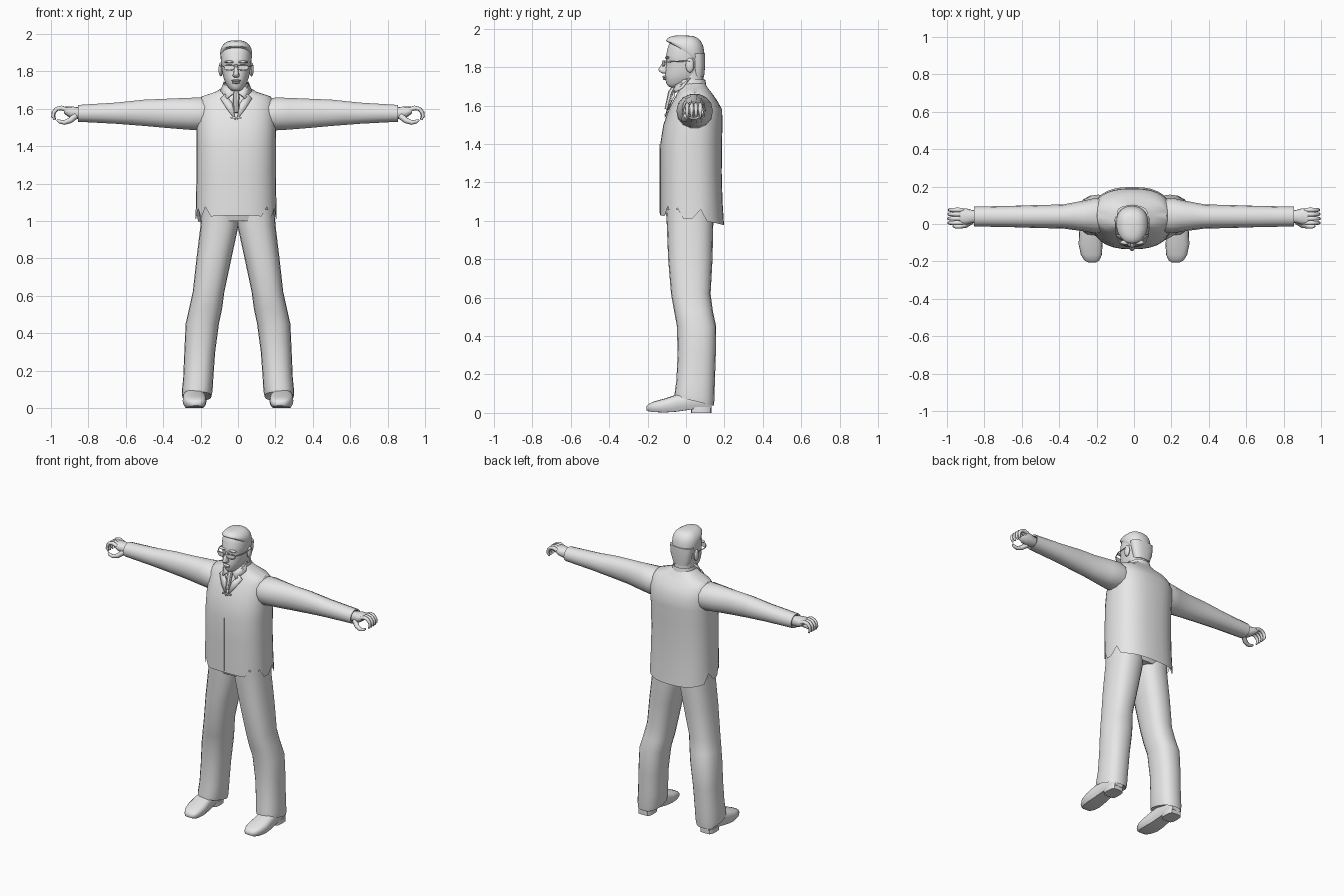
import bpy, bmesh, math
from mathutils import Vector

if "Cube" in bpy.data.objects:
    bpy.data.objects.remove(bpy.data.objects["Cube"])

grey = bpy.data.materials.new("light_grey")
grey.use_nodes = True
grey.diffuse_color = (0.8, 0.8, 0.8, 1)
grey.node_tree.nodes["Principled BSDF"].inputs["Base Color"].default_value = (0.8, 0.8, 0.8, 1)

MID = -0.01  # trunk centre line


def finish(bm, name, mirror=False, angle=40, subsurf=0):
    bmesh.ops.recalc_face_normals(bm, faces=bm.faces)
    me = bpy.data.meshes.new(name)
    bm.to_mesh(me)
    bm.free()
    ob = bpy.data.objects.new(name, me)
    bpy.context.collection.objects.link(ob)
    me.materials.append(grey)
    if mirror:
        ob.modifiers.new("Mirror", "MIRROR").use_mirror_merge = False
    if subsurf:
        ob.modifiers.new("Smooth", "SUBSURF").levels = subsurf
    bpy.ops.object.select_all(action="DESELECT")
    ob.select_set(True)
    bpy.context.view_layer.objects.active = ob
    bpy.ops.object.shade_smooth_by_angle(angle=math.radians(angle))
    return ob


def loft(name, rings, caps=True, **kw):
    bm = bmesh.new()
    rows = [[bm.verts.new(p) for p in r] for r in rings]
    n = len(rows[0])
    for a, b in zip(rows, rows[1:]):
        for i in range(n):
            j = (i + 1) % n
            bm.faces.new((a[i], a[j], b[j], b[i]))
    if caps:
        bm.faces.new(rows[0])
        bm.faces.new(rows[-1])
    return finish(bm, name, **kw)


def unit(n, power):
    """Points of a unit superellipse."""
    out = []
    for i in range(n):
        a = math.tau * i / n
        c, s = math.cos(a), math.sin(a)
        out.append((math.copysign(abs(c) ** (2 / power), c),
                    math.copysign(abs(s) ** (2 / power), s)))
    return out


def level(z, cx, rx, front, back, n=24, power=2.3, mid=None, tilt=0):
    """Horizontal ring with separate front and back depth; tilt lowers the back."""
    mid = (front + back) / 2 if mid is None else mid
    pts = []
    for c, s in unit(n, power):
        y = mid + s * ((back - mid) if s > 0 else (mid - front))
        pts.append(Vector((cx + rx * c, y, z - tilt * (y - mid))))
    return pts


def tube(name, path, radii, n=8, **kw):
    pts = [Vector(p) for p in path]
    rings = []
    for i, p in enumerate(pts):
        t = (pts[min(i + 1, len(pts) - 1)] - pts[max(i - 1, 0)]).normalized()
        u = Vector((0, 1, 0))
        u = (u - t * u.dot(t)).normalized()
        v = t.cross(u)
        rings.append([p + (u * c + v * s) * radii[i] for c, s in unit(n, 2)])
    return loft(name, rings, **kw)


def box(name, centre, size, **kw):
    bm = bmesh.new()
    bmesh.ops.create_cube(bm, size=1)
    for v in bm.verts:
        v.co = Vector(a * b + c for a, b, c in zip(v.co, size, centre))
    return finish(bm, name, **kw)


def ball(name, centre, size, **kw):
    bm = bmesh.new()
    bmesh.ops.create_uvsphere(bm, u_segments=12, v_segments=8, radius=1)
    for v in bm.verts:
        v.co = Vector(a * b + c for a, b, c in zip(v.co, size, centre))
    return finish(bm, name, **kw)


# Jacket with slit, pointed hem
body = [(1.1, .215, -.135, .19), (1.25, .212, -.135, .186), (1.4, .212, -.134, .187),
        (1.5, .213, -.118, .19), (1.58, .21, -.09, .188), (1.63, .205, -.065, .16),
        (1.665, .185, -.045, .135), (1.69, .11, -.035, .115), (1.715, .07, -.03, .1)]
hem = level(1.01, MID, .217, -.135, .198, n=32, power=2.5)
for i, p in enumerate(hem):
    s = math.sin(math.tau * i / 32)
    p.z += -.032 * s if s > 0 else .02 * s * s
    if i in (1, 15, 18, 20, 28, 30):
        p.z += .055
loft("jacket", [hem] + [level(z, MID, rx, f, b, n=32, power=2.5) for z, rx, f, b in body], caps=False)
box("jacket_front_seam", (MID, -.135, 1.22), (.004, .004, .36))
box("jacket_clip", (MID, -.106, 1.552), (.06, .014, .008))

# Hips close the jacket underneath
loft("hips", [level(1.0, MID, .19, -.095, .13), level(1.08, MID, .205, -.12, .175)])

# Shirt collar and lapels as thin folded plates
def plate(name, pts):
    for side, s in (("left", 1), ("right", -1)):
        bm = bmesh.new()
        bm.faces.new([bm.verts.new((MID + s * x, y, z)) for x, y, z in pts])
        ob = finish(bm, side + "_" + name)
        ob.modifiers.new("Thickness", "SOLIDIFY").thickness = .006

plate("collar", [(.008, -.062, 1.69), (.05, -.082, 1.655), (.085, -.02, 1.695), (.066, .02, 1.745), (.035, -.045, 1.725)])
plate("lapel", [(.004, -.112, 1.54), (.05, -.094, 1.6), (.085, -.062, 1.655), (.06, -.062, 1.68), (.02, -.083, 1.63)])
loft("collar_band", [level(1.68, MID, .078, -.05, .11), level(1.735, MID, .068, -.04, .1)], caps=False)
tube("tie_knot", [(MID, -.06, 1.7), (MID, -.075, 1.67), (MID, -.1, 1.58)], [.01, .018, .012])

# Neck and head
loft("neck", [level(1.66, MID, .065, -.035, .095), level(1.74, MID, .06, -.035, .09),
              level(1.8, MID, .065, -.04, .09)])
skull = [(1.693, .022, -.085, -.03), (1.705, .038, -.1, .0), (1.73, .054, -.107, .05),
         (1.75, .064, -.111, .075), (1.78, .072, -.108, .085), (1.81, .077, -.104, .09),
         (1.83, .08, -.101, .093), (1.847, .082, -.11, .094), (1.88, .084, -.1, .093),
         (1.91, .082, -.095, .088), (1.94, .07, -.078, .07), (1.958, .045, -.05, .045)]
loft("head", [level(z, MID, rx, f, b, power=2.15, mid=(f + b) / 2 + .01) for z, rx, f, b in skull],
     angle=60, subsurf=1)

# Hair sits high at the brow and drops to the nape
cap = [(1.85, .078, -.04, .094, .9), (1.875, .086, -.083, .098, .55), (1.905, .087, -.105, .097, .25),
       (1.93, .08, -.106, .088, .1), (1.952, .062, -.092, .068, .04), (1.966, .035, -.065, .035, 0)]
loft("hair", [level(z, MID, rx, f, b, mid=.01, power=2.2, tilt=t) for z, rx, f, b, t in cap], angle=60, subsurf=1)
loft("nape_hair", [level(1.75, MID, .055, .03, .094), level(1.81, MID, .074, .03, .1),
                   level(1.87, MID, .082, .02, .1)], angle=60)

# Face details
loft("nose", [level(1.768, MID, .012, -.125, -.09, n=10), level(1.777, MID, .019, -.141, -.09, n=10),
              level(1.79, MID, .014, -.146, -.09, n=10), level(1.835, MID, .008, -.115, -.09, n=10)], angle=60)
ball("upper_lip", (MID, -.111, 1.75), (.026, .012, .006))
ball("lower_lip", (MID, -.11, 1.739), (.022, .011, .006))
for side, s in (("left", 1), ("right", -1)):
    ball(side + "_ear", (MID + s * .082, .02, 1.81), (.012, .022, .038))
    ball(side + "_brow", (MID + s * .036, -.098, 1.85), (.028, .012, .007))
    # Spectacles: frame loop and temple
    loop = [(MID + s * (.037 + .029 * c), -.122 + .012 * max(0, c), 1.82 + .016 * k) for c, k in unit(16, 3)]
    bm = bmesh.new()
    outer = [bm.verts.new(p) for p in loop]
    bm.faces.new(outer)
    bmesh.ops.inset_region(bm, faces=bm.faces[:], thickness=.004, use_boundary=True)
    bmesh.ops.translate(bm, verts=[v for v in bm.verts if v not in outer], vec=(0, .003, 0))
    ob = finish(bm, side + "_spectacle")
    ob.modifiers.new("Thickness", "SOLIDIFY").thickness = .004
    tube(side + "_temple", [(MID + s * .066, -.11, 1.826), (MID + s * .088, -.06, 1.83),
                            (MID + s * .09, .02, 1.832)], [.003] * 3, n=6)
box("spectacle_bridge", (MID, -.122, 1.826), (.018, .005, .005))

# Sleeves: x, z centre, y centre, half height, half depth
arm = [(.15, 1.57, .045, .08, .085), (.2, 1.572, .045, .09, .095), (.27, 1.573, .043, .087, .082),
       (.38, 1.575, .04, .08, .064), (.5, 1.578, .04, .072, .062), (.65, 1.576, .04, .058, .057),
       (.855, 1.575, .04, .046, .053), (.853, 1.575, .04, .038, .044), (.82, 1.575, .04, .034, .036)]
loft("sleeve", [[(x, yc + c * ry, zc + s * rz) for c, s in unit(14, 2.1)] for x, zc, yc, rz, ry in arm],
     mirror=True)

# Hands with curled fingers
palm = [(.82, 1.575, .04, .028, .03), (.87, 1.577, .04, .033, .036), (.9, 1.582, .04, .03, .044),
        (.93, 1.592, .04, .018, .043)]
loft("palm", [[(x, yc + c * ry, zc + s * rz) for c, s in unit(12, 2.5)] for x, zc, yc, rz, ry in palm],
     mirror=True, angle=60)
for i, finger in enumerate(("index", "middle", "ring", "little")):
    y = .006 + .023 * i
    k = (.985, 1, .985, .95)[i]
    arc = [(.915, 1.593), (.945, 1.604), (.97, 1.599), (.987, 1.58), (.99, 1.56), (.98, 1.54)]
    tube(finger + "_finger", [(.915 + (x - .915) * k, y, z) for x, z in arc],
         [.011, .0125, .011, .01, .009, .005], mirror=True, angle=60)
tube("thumb", [(.87, .015, 1.56), (.9, -.006, 1.536), (.93, -.013, 1.526), (.955, -.014, 1.532), (.968, -.012, 1.54)],
     [.018, .015, .012, .01, .005], mirror=True, angle=60)

# Trouser legs: z, inner x, outer x, front, back, tilt
leg = [(1.06, .0, .195, -.105, .145, 0), (.98, -.004, .2, -.1, .142, 0), (.8, .035, .222, -.093, .138, 0),
       (.62, .073, .242, -.078, .128, 0), (.53, .085, .262, -.062, .14, 0), (.45, .102, .28, -.047, .157, 0),
       (.3, .122, .287, -.044, .155, 0), (.16, .132, .293, -.05, .15, .1), (.09, .136, .3, -.058, .148, .22),
       (.062, .142, .298, -.06, .145, .24), (.075, .165, .28, -.035, .125, .24)]
loft("trouser_leg", [level(z, (a + b) / 2, (b - a) / 2, f, k, n=20, power=2.4, tilt=t)
                     for z, a, b, f, k, t in leg], mirror=True)

# Shoes: y, x centre, half width, sole height, top height
shoe = [(.132, .232, .035, .025, .09), (.11, .232, .05, .022, .105), (.03, .234, .052, .018, .11),
        (-.05, .234, .06, .006, .095), (-.11, .232, .064, .002, .075), (-.165, .228, .056, .004, .06),
        (-.195, .225, .04, .008, .046), (-.206, .224, .02, .014, .034)]
loft("shoe", [[(cx + c * w, y, max(lo, (lo + hi) / 2 + s * (hi - lo) / 2 - .1 * (hi - lo) * (s < -.6)))
               for c, s in unit(16, 2.8)] for y, cx, w, lo, hi in shoe], mirror=True, angle=50)
loft("shoe_heel", [level(z, .233, .047, .025, .132, n=12, power=4) for z in (0, .03)], mirror=True)
